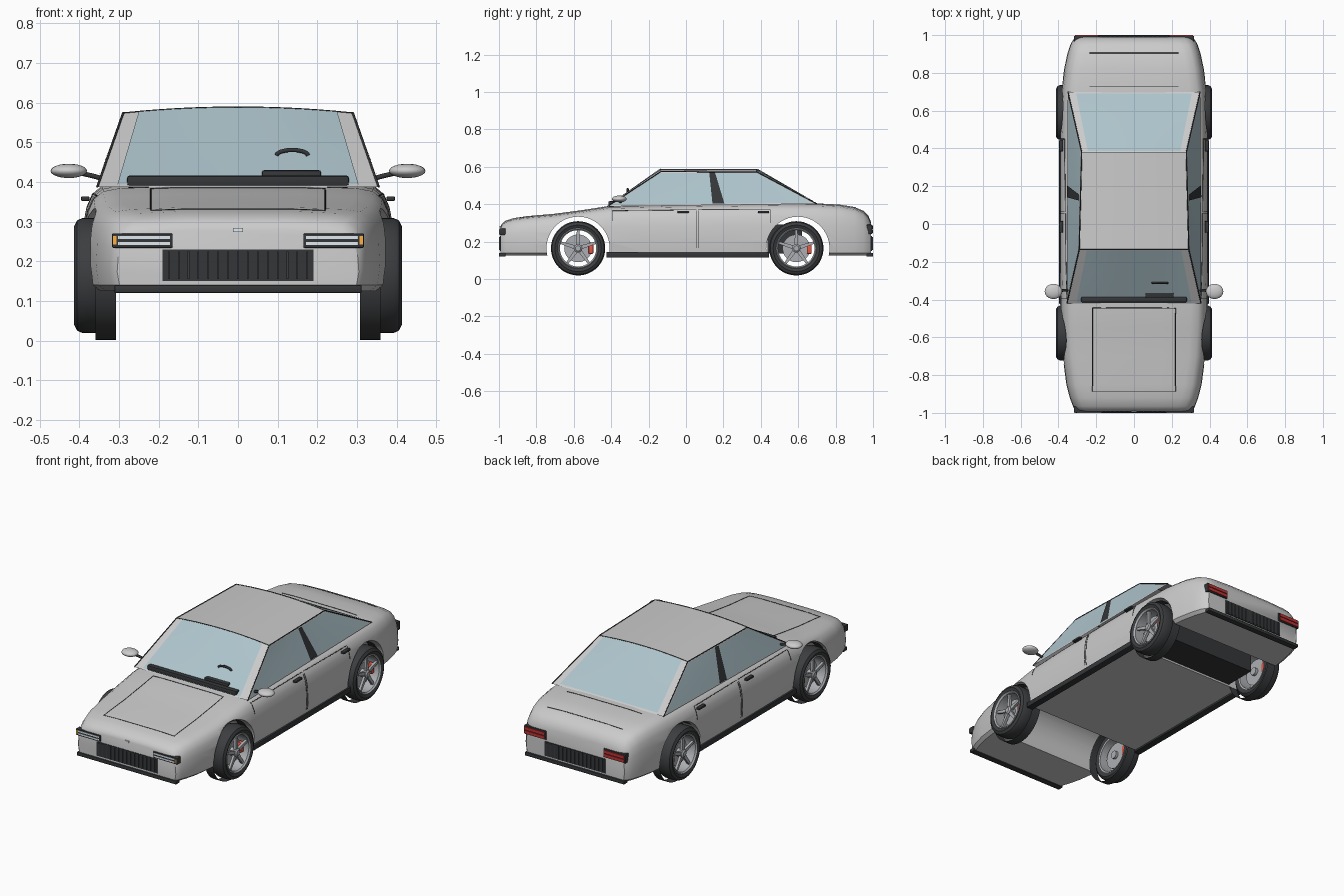
import bpy, bmesh
from math import sin, cos, pi
from mathutils import Vector, Matrix

if "Cube" in bpy.data.objects:
    bpy.data.objects.remove(bpy.data.objects["Cube"])


def material(name, r, g, b):
    m = bpy.data.materials.new(name)
    m.diffuse_color = (r, g, b, 1)
    m.use_nodes = True
    m.node_tree.nodes["Principled BSDF"].inputs["Base Color"].default_value = m.diffuse_color
    return m


BLACK = material("black_trim", .035, .037, .04)
RUBBER = material("rubber", .045, .047, .05)
GLASS = material("glass", .42, .55, .60)
RED = material("red", .55, .03, .03)
CALIPER = material("caliper_red", .85, .10, .06)
LAMP = material("lamp", .75, .82, .88)
ORANGE = material("orange", 1, .45, .05)
PAINT = material("paint", .56, .54, .545)
METAL = material("metal", .42, .43, .45)


def make(name, bm, mat=None, angle=35, fix=True):
    if fix:
        bmesh.ops.recalc_face_normals(bm, faces=bm.faces)
    me = bpy.data.meshes.new(name)
    bm.to_mesh(me)
    bm.free()
    ob = bpy.data.objects.new(name, me)
    bpy.context.collection.objects.link(ob)
    if mat:
        me.materials.append(mat)
    smooth(ob, angle)
    return ob


def smooth(ob, angle=35):
    bpy.ops.object.select_all(action='DESELECT')
    bpy.context.view_layer.objects.active = ob
    ob.select_set(True)
    bpy.ops.object.shade_smooth_by_angle(angle=angle * pi / 180)


def box(name, x, y, z, mat=None, bevel=0):
    bm = bmesh.new()
    bmesh.ops.create_cube(bm, size=1)
    for v in bm.verts:
        v.co = [(a + b) / 2 + c * (b - a) for (a, b), c in zip((sorted(x), sorted(y), sorted(z)), v.co)]
    if bevel:
        bmesh.ops.bevel(bm, geom=bm.edges[:], offset=bevel, segments=2, affect='EDGES', profile=.5)
    return make(name, bm, mat)


def loft(rings, closed=True, caps=False, wrap=False):
    bm = bmesh.new()
    rows = [[bm.verts.new(p) for p in ring] for ring in rings]
    n = len(rows[0])
    for a, b in zip(rows, rows[1:] + (rows[:1] if wrap else [])):
        for i in range(n if closed else n - 1):
            j = (i + 1) % n
            bm.faces.new((a[i], a[j], b[j], b[i]))
    if caps:
        bm.faces.new(rows[0])
        bm.faces.new(rows[-1])
    return bm


def lathe(name, profile, s, y, z, mat=None, wrap=False, caps=False, n=48):
    rings = [[(s * x, y + r * cos(2 * pi * i / n), z + r * sin(2 * pi * i / n)) for i in range(n)]
             for x, r in profile]
    return make(name, loft(rings, True, caps, wrap), mat)


def tube(name, pts, r, mat):
    cu = bpy.data.curves.new(name, 'CURVE')
    cu.dimensions = '3D'
    cu.bevel_depth = r
    cu.bevel_resolution = 1
    cu.use_fill_caps = True
    sp = cu.splines.new('POLY')
    sp.points.add(len(pts) - 1)
    for p, q in zip(sp.points, pts):
        p.co = (*q, 1)
    cu.materials.append(mat)
    ob = bpy.data.objects.new(name, cu)
    bpy.context.collection.objects.link(ob)


# Lower body: lofted half-sections (y, half width, deck height)
SECTIONS = [(-.992, .305, .275), (-.985, .313, .292), (-.965, .323, .309), (-.92, .34, .323), (-.85, .358, .333),
            (-.7, .378, .346), (-.55, .387, .366), (-.42, .39, .386), (-.2, .392, .392), (.1, .393, .397),
            (.45, .392, .402), (.7, .385, .401), (.82, .37, .395), (.9, .353, .382), (.95, .337, .361),
            (.975, .322, .335), (.99, .308, .30)]
rings = []
for y, w, t in SECTIONS:
    h = (t - .125) / .27
    half = [(w - .025, .125), (w - .006, .14), (w, .14 + .06 * h), (w - .003, t - .11 * h), (w - .011, t - .065 * h),
            (w - .026, t - .03 * h), (w - .05, t - .01 * h), (w - .09, t - .002), (w * .4, t + .003)]
    rings.append([(x, y, z) for x, z in half] + [(-x, y, z) for x, z in reversed(half)])
body = make("body", loft(rings, True, True), PAINT)

# Wheel arches cut right through the body
AXLES = {"front": -.577, "rear": .59}
HUB = .164
for end, y in AXLES.items():
    cut = lathe("arch_cutter", [(-.5, .169), (.5, .169)], 1, y + (.008 if end == "rear" else 0), HUB, caps=True, n=64)
    mod = body.modifiers.new("arch", 'BOOLEAN')
    mod.operation = 'DIFFERENCE'
    mod.solver = 'EXACT'
    mod.object = cut
    bpy.context.view_layer.objects.active = body
    bpy.ops.object.modifier_apply(modifier=mod.name)
    bpy.data.objects.remove(cut)
smooth(body, 30)
bpy.context.view_layer.update()


def seam(name, corners, direction):
    # Thin shut line projected on to the body surface
    pts, d = [], Vector(direction)
    for a, b in zip(corners, corners[1:]):
        for i in range(13):
            hit, loc, _, _ = body.ray_cast(Vector(a).lerp(Vector(b), i / 12) - d, d)
            if hit:
                pts.append(loc)
    if len(pts) > 1:
        tube(name, pts, .0018, BLACK)


down = (0, 0, -1)
seam("bonnet_seam", [(-.22, -.445, 0), (.22, -.445, 0), (.22, -.885, 0), (-.22, -.885, 0), (-.22, -.445, 0)], down)
for y in (.73, .905):
    seam("boot_seam", [(-.235, y, 0), (.235, y, 0)], down)

# Cabin from curved patches
F0, F1, R1, R0 = (.355, -.42, .388), (.29, -.135, .574), (.277, .38, .572), (.35, .70, .402)


def patch(bl, br, tr, tl, c0, c1, u0=0, u1=1, v0=0, v1=1, lift=0):
    bl, br, tr, tl = map(Vector, (bl, br, tr, tl))
    n = (br - bl).cross(tl - bl).normalized() * lift
    rows = []
    for j in range(9):
        v = v0 + (v1 - v0) * j / 8
        row = []
        for i in range(13):
            u = u0 + (u1 - u0) * i / 12
            p = bl.lerp(br, u).lerp(tl.lerp(tr, u), v) + n
            p.z += (c0 + (c1 - c0) * v) * (1 - (2 * u - 1) ** 2)
            row.append(p)
        rows.append(row)
    return rows


def flip(p):
    return (-p[0], p[1], p[2])


CR = .015
screen = (flip(F0), F0, F1, flip(F1), 0, CR)
roof = (flip(F1), F1, R1, flip(R1), CR, CR)
back = (R0, flip(R0), flip(R1), R1, 0, CR)
right = (F0, R0, R1, F1, 0, 0)
left = (flip(R0), flip(F0), flip(F1), flip(R1), 0, 0)
for name, p in dict(front_pillars=screen, roof=roof, rear_pillars=back, right_frame=right, left_frame=left).items():
    make(name, loft(patch(*p), False), PAINT, fix=False)
make("windscreen", loft(patch(*screen, .07, .93, .02, .985, .003), False), GLASS, fix=False)
make("rear_window", loft(patch(*back, .06, .94, .03, .985, .003), False), GLASS, fix=False)
make("right_windows", loft(patch(*right, .015, .985, .03, .96, .003), False), GLASS, fix=False)
make("left_windows", loft(patch(*left, .015, .985, .03, .96, .003), False), GLASS, fix=False)
make("right_pillar", loft(patch(*right, .502, .56, .03, .97, .006), False), BLACK, fix=False)
make("left_pillar", loft(patch(*left, .44, .498, .03, .97, .006), False), BLACK, fix=False)
for y, w, z in ((-.135, .29, .574), (.38, .277, .572)):
    tube("roof_edge", [(w * k / 6, y, z + CR * (1 - (k / 6) ** 2)) for k in range(-6, 7)], .002, BLACK)

# Dashboard pieces showing at the windscreen
box("dashboard", (-.28, .28), (-.415, -.385), (.385, .416), BLACK, .006)
box("instrument_hood", (.06, .21), (-.39, -.33), (.40, .43), BLACK, .006)
tube("steering_wheel", [(.137 + .04 * cos(a * pi / 8), -.312, .467 + .014 * sin(a * pi / 8)) for a in range(9)],
     .006, BLACK)

for s in (-1, 1):
    # Side details
    side = "right" if s > 0 else "left"
    box(side + "_sill", (s * .355, s * .396), (-.425, .445), (.115, .145), BLACK, .004)
    inward = (-s, 0, 0)
    for y0, y1 in ((-.395, .055), (.065, .45)):
        seam(side + "_door_seam", [(0, y0, .31), (0, y0, .365), (0, y1, .37), (0, y1, .165)] if y0 < 0 else
             [(0, y0, .165), (0, y0, .37), (0, y1, .37), (0, y1, .30)], inward)
    for y in (-.015, .415):
        box(side + "_door_handle", (s * .375, s * .396), (y - .03, y + .03), (.352, .364), BLACK, .003)
    tube(side + "_roof_rail", [(s * F0[0], *F0[1:]), (s * F1[0], *F1[1:]), (s * R1[0], *R1[1:]), (s * R0[0], *R0[1:])],
         .003, BLACK)
    # Door mirrors
    bm = bmesh.new()
    bmesh.ops.create_uvsphere(bm, u_segments=24, v_segments=12, radius=1,
                              matrix=Matrix.Translation((s * .427, -.357, .428)) @ Matrix.Diagonal((.046, .04, .018, 1)))
    make(side + "_mirror", bm, PAINT, 60)
    tube(side + "_mirror_stem", [(s * .34, -.35, .408), (s * .365, -.35, .415), (s * .40, -.355, .423)], .007, BLACK)
    # Lamps
    box(side + "_headlamp_frame", (s * .165, s * .318), (-.998, -.965), (.234, .27), BLACK, .003)
    for z in (.241, .256):
        box(side + "_headlamp", (s * .172, s * .303), (-1, -.98), (z, z + .008), LAMP)
    box(side + "_indicator", (s * .307, s * .316), (-1, -.975), (.242, .264), ORANGE)
    box(side + "_tail_frame", (s * .18, s * .318), (.965, .996), (.24, .29), BLACK, .003)
    for z in (.247, .268):
        box(side + "_tail_lamp", (s * .187, s * .312), (.97, 1), (z, z + .015), RED)
    # Wheels
    for end, y in AXLES.items():
        n = f"{end}_{side}_"
        lathe(n + "tyre", [(.33, .106), (.325, .13), (.335, .142), (.345, .145), (.393, .145), (.406, .139),
                           (.414, .124), (.406, .106)], s, y, HUB, RUBBER, wrap=True)
        lathe(n + "tread_band", [(.308, .163), (.36, .163)], s, y, HUB, RUBBER)
        lathe(n + "rim", [(.328, .107), (.408, .108), (.411, .104), (.404, .097), (.33, .099)], s, y, HUB, METAL, wrap=True)
        lathe(n + "brake_disc", [(.355, .074), (.365, .074)], s, y, HUB, METAL, caps=True)
        lathe(n + "hub", [(.34, .022), (.40, .022), (.406, .014)], s, y, HUB, METAL, caps=True, n=24)
        box(n + "caliper", (s * .35, s * .384), (y + .056, y + .082), (HUB - .03, HUB + .03), CALIPER, .006)
        for k in range(5):
            bm = bmesh.new()
            bmesh.ops.create_cube(bm, size=1)
            for v in bm.verts:
                outer = v.co.z > 0
                v.co = (s * (.39 + v.co.x * .014), v.co.y * (.013 if outer else .021), .101 if outer else .012)
            bmesh.ops.transform(bm, verts=bm.verts, matrix=Matrix.Translation((0, y, HUB)) @
                                Matrix.Rotation(2 * pi * k / 5, 4, 'X'))
            make(n + "spoke", bm, METAL)

# Grilles, bumpers, badge plate and underbody, front and rear
for f, end in ((-1, "front"), (1, "rear")):
    box(end + "_grille", (-.19, .19), (f * .97, f * .995), (.15, .23), BLACK)
    for i in range(15):
        x = -.175 + i * .025
        box(end + "_grille_slat", (x - .002, x + .002), (f * .98, f * .999), (.155, .225), RUBBER)
    box(end + "_bumper", (-.312, .312), (f * .965, f), (.12, .14), BLACK, .004)
box("nose_plate", (-.012, .012), (-.996, -.975), (.274, .284), LAMP)
box("rear_underbody", (-.3, .3), (.435, .62), (.135, .29), BLACK)
